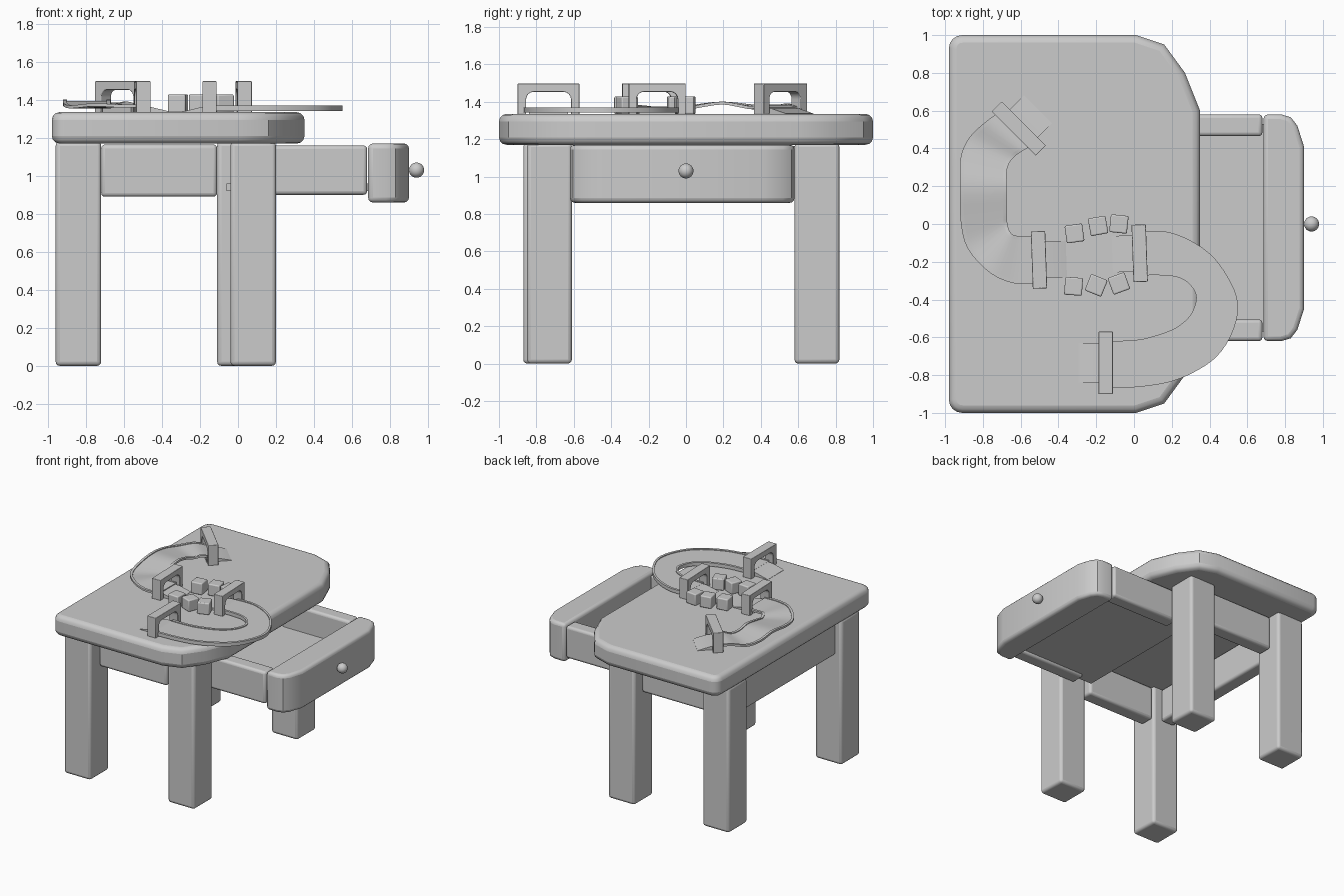
import bpy, bmesh, math
from mathutils import Vector, Matrix

if "Cube" in bpy.data.objects:
    bpy.data.objects.remove(bpy.data.objects["Cube"])


def finish(name, bm, bevel=0.0, segs=3):
    bmesh.ops.recalc_face_normals(bm, faces=bm.faces)
    me = bpy.data.meshes.new(name)
    bm.to_mesh(me)
    bm.free()
    ob = bpy.data.objects.new(name, me)
    bpy.context.collection.objects.link(ob)
    bpy.context.view_layer.objects.active = ob
    ob.select_set(True)
    if bevel:
        m = ob.modifiers.new("round_edges", 'BEVEL')
        m.width, m.segments, m.limit_method = bevel, segs, 'ANGLE'
        m.angle_limit = math.radians(50)
    bpy.ops.object.shade_smooth_by_angle(angle=math.radians(35))
    ob.select_set(False)
    return ob


def box(name, lo, hi, bevel=0.02, rot=0.0):
    lo, hi = Vector(lo), Vector(hi)
    bm = bmesh.new()
    bmesh.ops.create_cube(bm, size=1)
    bmesh.ops.scale(bm, vec=hi - lo, verts=bm.verts)
    ob = finish(name, bm, bevel)
    ob.location = (lo + hi) / 2
    ob.rotation_euler.z = math.radians(rot)
    return ob


def prism(name, pts, z0, z1, bevel=0.0, matrix=None):
    bm = bmesh.new()
    f = bm.faces.new([bm.verts.new((x, y, z0)) for x, y in pts])
    r = bmesh.ops.extrude_face_region(bm, geom=[f])
    bmesh.ops.translate(bm, vec=(0, 0, z1 - z0),
                        verts=[v for v in r["geom"] if isinstance(v, bmesh.types.BMVert)])
    if matrix:
        bm.transform(matrix)
    return finish(name, bm, bevel)


def smooth_path(pts, n=4):
    """Catmull-Rom through tuples of any length."""
    p = [pts[0]] + list(pts) + [pts[-1]]
    out = []
    for i in range(1, len(p) - 2):
        for k in range(n):
            t = k / n
            out.append([0.5 * (2 * b + (c - a) * t + (2 * a - 5 * b + 4 * c - d) * t * t
                               + (3 * b - a - 3 * c + d) * t ** 3)
                        for a, b, c, d in zip(*p[i - 1:i + 3])])
    return out + [list(pts[-1])]


def track(name, pts, thick, rim):
    """Channel lofted through (inner x, inner y, outer x, outer y, base z)."""
    bm = bmesh.new()
    e = 0.08
    section = [(0, 0), (1, 0), (1, thick + rim), (1 - e, thick + rim), (1 - e, thick),
               (e, thick), (e, thick + rim), (0, thick + rim)]
    rings = [[bm.verts.new((ax + (bx - ax) * u, ay + (by - ay) * u, z + h)) for u, h in section]
             for ax, ay, bx, by, z in smooth_path(pts)]
    for r, s in zip(rings, rings[1:]):
        for i in range(8):
            j = (i + 1) % 8
            bm.faces.new((r[i], r[j], s[j], s[i]))
    bm.faces.new(rings[0])
    bm.faces.new(rings[-1])
    return finish(name, bm)


# Table top with wide chamfered right corners
half = [(0.35, 0.60), (0.27, 0.80), (0.16, 0.95), (0.01, 1.0)]
half += [(-0.91 + 0.07 * math.cos(a), 0.93 + 0.07 * math.sin(a))
         for a in [math.radians(90 + 22.5 * i) for i in range(5)]]
prism("table_top", half + [(x, -y) for x, y in reversed(half)], 1.17, 1.335, 0.04)

# Legs
for name, x, y in (("front_left_leg", -0.96, -0.87), ("front_right_leg", -0.04, -0.85),
                   ("back_left_leg", -0.96, 0.58), ("back_right_leg", -0.11, 0.58)):
    box(name, (x, y, 0), (x + 0.24, y + 0.24, 1.18), 0.022)

# Aprons
box("front_apron", (-0.72, -0.76, 0.89), (-0.11, -0.64, 1.165))
box("back_apron", (-0.72, 0.61, 0.89), (-0.11, 0.73, 1.165))
box("left_apron", (-0.91, -0.63, 0.89), (-0.79, 0.59, 1.165))

# Open drawer
box("drawer_side_front", (0.07, -0.62, 0.90), (0.68, -0.505, 1.16))
box("drawer_side_back", (0.07, 0.465, 0.90), (0.68, 0.58, 1.16))
box("drawer_floor", (-0.06, -0.57, 0.92), (0.72, 0.53, 0.96), 0)
prism("drawer_front", [(0.685, -0.62), (0.78, -0.62), (0.83, -0.605), (0.865, -0.56), (0.90, -0.45),
                       (0.90, 0.41), (0.865, 0.52), (0.83, 0.565), (0.78, 0.58), (0.685, 0.58)],
      0.86, 1.17, 0.025)
bm = bmesh.new()
bmesh.ops.create_uvsphere(bm, u_segments=24, v_segments=12, radius=0.04)
finish("drawer_knob", bm).location = (0.94, -0.0, 1.03)

# Gates with rounded openings, each with a sloping tongue
arch = [(-0.165, 0), (-0.165, 0.165), (0.165, 0.165), (0.165, 0), (0.12, 0)]
arch += [(0.08 + 0.04 * math.cos(a), 0.08 + 0.04 * math.sin(a))
         for a in [math.radians(22.5 * i) for i in range(5)]]
arch += [(-x, y) for x, y in reversed(arch[4:])]
# Profile plane: x across the gate, y up, depth along the track
stand = Matrix(((0, 0, 1, 0), (1, 0, 0, 0), (0, 1, 0, 0), (0, 0, 0, 1)))
for i, (x, y, rot, scale) in enumerate(((-0.61, 0.505, 45, 1.0), (-0.503, -0.19, 2, 0.92),
                                        (0.03, -0.155, 182, 0.92), (-0.15, -0.735, 180, 1.0))):
    m = (Matrix.Translation((x, y, 1.333)) @ Matrix.Rotation(math.radians(rot), 4, 'Z')
         @ Matrix.Diagonal((1, scale, 1, 1)))
    prism("gate_%d" % (i + 1), arch, -0.038, 0.038, 0.004, m @ stand)
    wedge = [(-0.04, 0), (0.145, 0), (0.145, 0.004), (0.04, 0.03), (-0.04, 0.03)]
    lay = Matrix(((1, 0, 0, 0), (0, 0, 1, 0), (0, 1, 0, 0), (0, 0, 0, 1)))
    prism("ramp_%d" % (i + 1), wedge, -0.105, 0.105, 0, m @ lay)

# Wavy curved track on the left
track("wavy_track", [
    (-0.50, -0.065, -0.50, -0.315, 1.36), (-0.60, -0.065, -0.63, -0.315, 1.36),
    (-0.65, -0.05, -0.76, -0.26, 1.366), (-0.67, 0.0, -0.88, -0.13, 1.355),
    (-0.672, 0.06, -0.918, 0.02, 1.366), (-0.672, 0.19, -0.92, 0.19, 1.385),
    (-0.672, 0.29, -0.918, 0.35, 1.37), (-0.64, 0.35, -0.87, 0.46, 1.36),
    (-0.585, 0.39, -0.78, 0.545, 1.375), (-0.53, 0.42, -0.70, 0.60, 1.36)], 0.01, 0.006)

# Flat U-turn track on the right
track("turn_track", [
    (0.03, -0.272, 0.03, -0.042, 1.342), (0.16, -0.272, 0.18, -0.042, 1.342),
    (0.24, -0.285, 0.33, -0.105, 1.342), (0.30, -0.325, 0.45, -0.21, 1.342),
    (0.33, -0.39, 0.545, -0.39, 1.342), (0.30, -0.48, 0.53, -0.55, 1.342),
    (0.22, -0.55, 0.43, -0.71, 1.342), (0.10, -0.595, 0.24, -0.82, 1.342),
    (0.0, -0.615, 0.05, -0.86, 1.342), (-0.15, -0.62, -0.15, -0.87, 1.342)], 0.022, 0.006)

# Small blocks in two rows
for i, (x, y, rot) in enumerate(((-0.315, -0.05, 8), (-0.19, -0.01, 10), (-0.08, 0.0, -6),
                                 (-0.32, -0.33, -4), (-0.2, -0.325, -22), (-0.08, -0.315, 20))):
    s = 0.047
    box("block_%d" % (i + 1), (x - s, y - s, 1.334), (x + s, y + s, 1.428), 0.008, rot)
